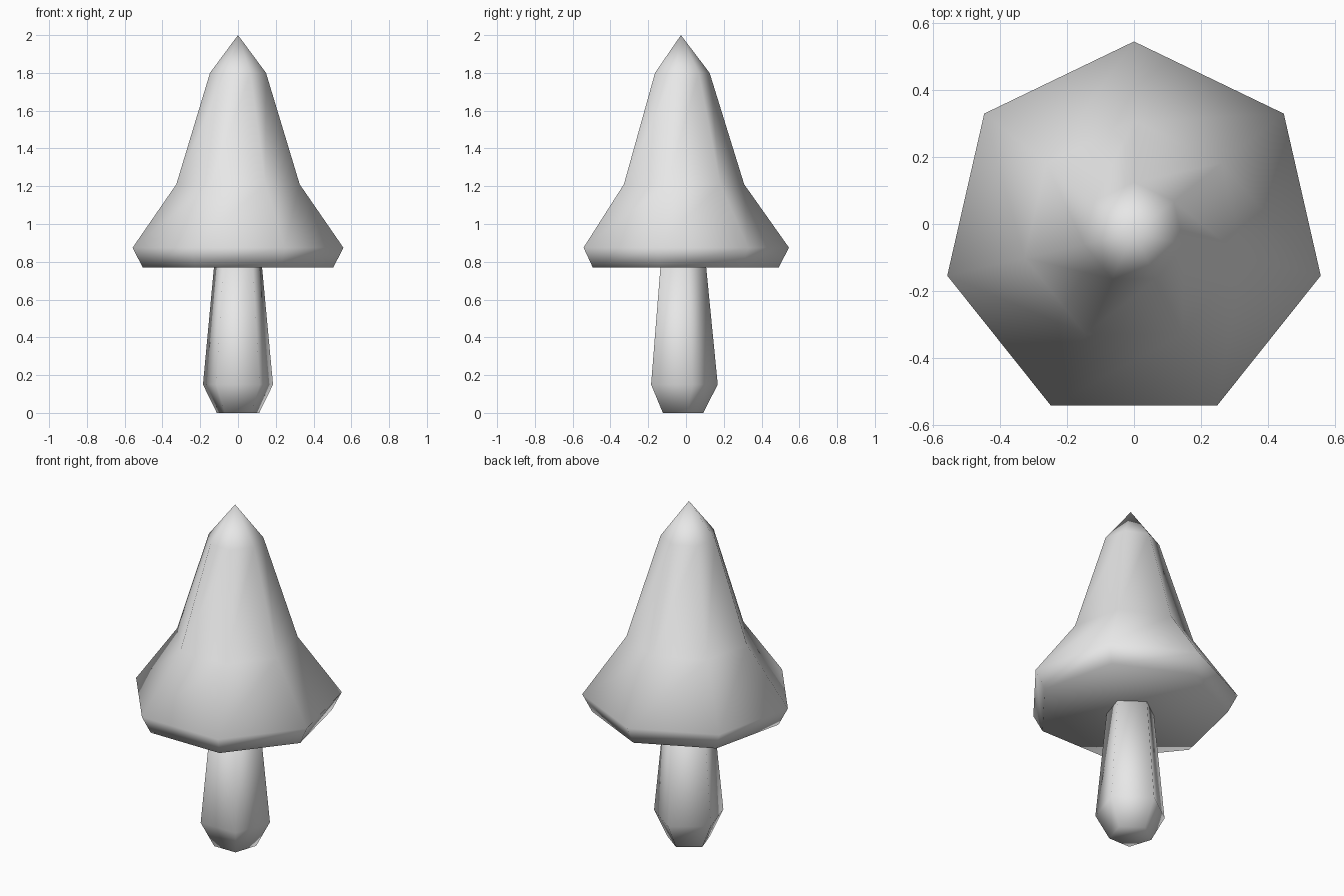
import bpy
import bmesh
import math

if "Cube" in bpy.data.objects:
    bpy.data.objects.remove(bpy.data.objects["Cube"])

CENTRE_Y = -0.027

grey = bpy.data.materials.new("plain grey")
grey.diffuse_color = (0.8, 0.8, 0.8, 1.0)
grey.use_nodes = True
grey.node_tree.nodes["Principled BSDF"].inputs["Base Color"].default_value = grey.diffuse_color


def turned_part(name, sides, profile, tip=None):
    """Stack polygon rings (radius, z), one corner towards +y; close with a tip or a flat lid."""
    bm = bmesh.new()
    rings = []
    for radius, z in profile:
        angles = [math.pi / 2 + math.tau * i / sides for i in range(sides)]
        rings.append([bm.verts.new((radius * math.cos(a),
                                    CENTRE_Y + radius * math.sin(a), z)) for a in angles])
    for low, high in zip(rings, rings[1:]):
        for i in range(sides):
            j = (i + 1) % sides
            bm.faces.new((low[i], low[j], high[j], high[i]))
    bm.faces.new(rings[0][::-1])
    if tip is None:
        bm.faces.new(rings[-1])
    else:
        top = bm.verts.new((0, CENTRE_Y, tip))
        for i in range(sides):
            bm.faces.new((rings[-1][i], rings[-1][(i + 1) % sides], top))
    for face in bm.faces:
        face.smooth = True
    mesh = bpy.data.meshes.new(name)
    bm.to_mesh(mesh)
    bm.free()
    mesh.materials.append(grey)
    obj = bpy.data.objects.new(name, mesh)
    bpy.context.collection.objects.link(obj)
    return obj


# Five-sided stem, swelling near the foot
turned_part("stem", 5, [(0.118, 0.0), (0.195, 0.15), (0.133, 0.78)])

# Seven-sided pointed cap with an inward-sloping rim
turned_part("cap", 7, [(0.518, 0.77), (0.572, 0.875), (0.335, 1.21), (0.152, 1.80)], tip=2.0)
